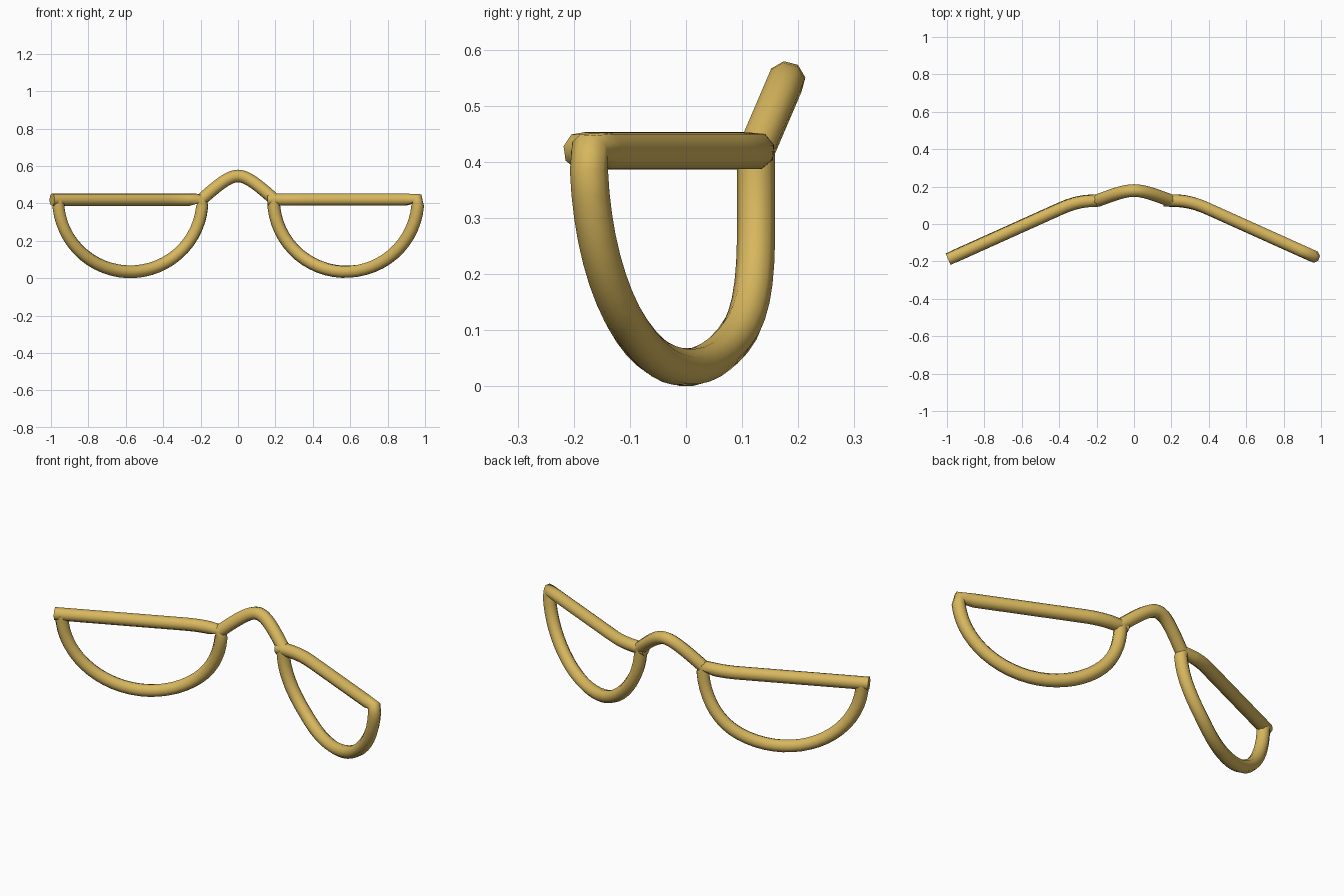
import bpy, math

if "Cube" in bpy.data.objects:
    bpy.data.objects.remove(bpy.data.objects["Cube"])

gold = bpy.data.materials.new("gold")
gold.diffuse_color = (0.68, 0.47, 0.11, 1)
gold.use_nodes = True
gold.node_tree.nodes["Principled BSDF"].inputs["Base Color"].default_value = gold.diffuse_color

R = 0.034            # wire radius
CX, TOP, LR = 0.576, 0.42, 0.386   # lens centre, top bar height, lens radius


def wrap(x):
    """Depth of the frame at x: flat near the nose, then swept to the front."""
    a, b, k = 0.125, -0.45 * (abs(x) - CX), 0.04
    h = max(k - abs(a - b), 0) / k
    return min(a, b) - h * h * k / 4


def tube(name, pts):
    cu = bpy.data.curves.new(name, 'CURVE')
    cu.dimensions = '3D'
    cu.bevel_depth = R
    cu.bevel_resolution = 2
    cu.fill_mode = 'FULL'
    cu.use_fill_caps = True
    sp = cu.splines.new('POLY')
    sp.points.add(len(pts) - 1)
    for p, co in zip(sp.points, pts):
        p.co = (*co, 1)
    sp.use_smooth = True
    ob = bpy.data.objects.new(name, cu)
    bpy.context.collection.objects.link(ob)
    bpy.ops.object.select_all(action='DESELECT')
    ob.select_set(True)
    bpy.context.view_layer.objects.active = ob
    bpy.ops.object.convert(target='MESH')
    ob = bpy.context.object
    ob.data.materials.clear()
    ob.data.materials.append(gold)
    bpy.ops.object.shade_smooth_by_angle(angle=math.radians(60))
    return ob


# Lens rims: half-round wire, a mitred corner, then the straight top bar
for name, cx in (("left_lens_rim", -CX), ("right_lens_rim", CX)):
    n = 28
    xz = []
    for i in range(n + 1):
        t = math.pi + (math.pi - 0.09) * i / n
        xz.append((cx + LR * math.cos(t), TOP + LR * math.sin(t)))
    xz.append((cx + LR - 0.006, TOP + 0.004))
    x0, x1 = cx - LR - 0.032, cx + LR - 0.07
    m = 36
    xz += [(x1 + (x0 - x1) * i / m, TOP) for i in range(m + 1)]
    tube(name, [(x, wrap(x), z) for x, z in xz])

# Nose bridge: arched wire leaning back, straight sides and a rounded crown
pts = []
n = 20
for i in range(n + 1):
    x = -0.195 + 0.39 * i / n
    u = abs(x) / 0.195
    s = 0.42
    f = (math.sqrt(1 + s * s) - math.sqrt(u * u + s * s)) / (math.sqrt(1 + s * s) - s)
    pts.append((x, 0.125 + 0.054 * f, TOP + 0.126 * f))
tube("nose_bridge", pts)
